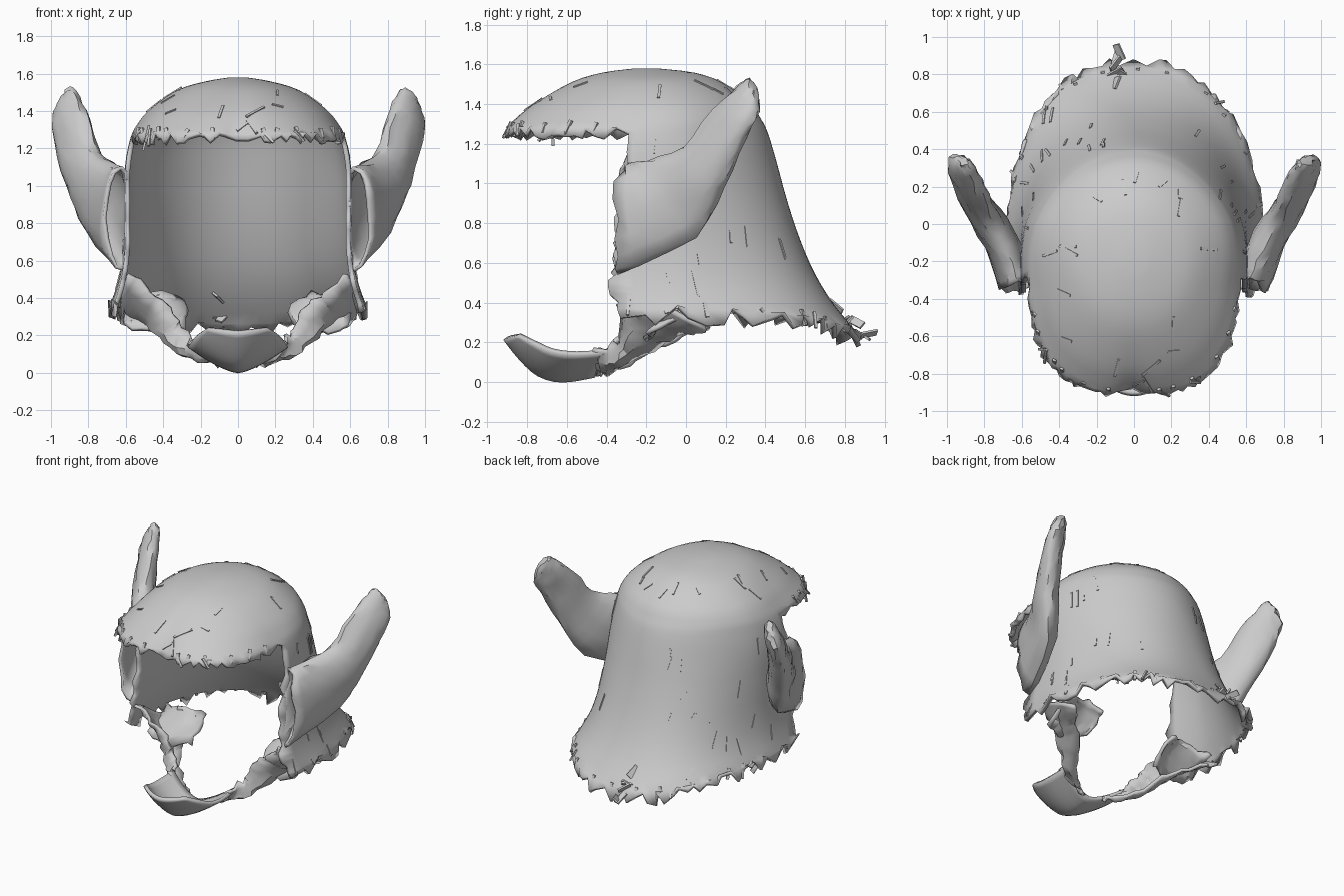
import bpy, bmesh, math, random
from mathutils import Vector, Matrix

random.seed(4)
if "Cube" in bpy.data.objects:
    bpy.data.objects.remove(bpy.data.objects["Cube"], do_unlink=True)

grey = bpy.data.materials.new("plain_grey")
grey.use_nodes = True
grey.diffuse_color = (0.6, 0.6, 0.6, 1)
grey.node_tree.nodes["Principled BSDF"].inputs["Base Color"].default_value = (0.6, 0.6, 0.6, 1)


def finish(name, bm, thick=0.0, angle=40):
    bmesh.ops.remove_doubles(bm, verts=bm.verts, dist=0.0005)
    bmesh.ops.recalc_face_normals(bm, faces=bm.faces)
    mesh = bpy.data.meshes.new(name)
    bm.to_mesh(mesh)
    bm.free()
    mesh.materials.append(grey)
    ob = bpy.data.objects.new(name, mesh)
    bpy.context.collection.objects.link(ob)
    if thick:
        mod = ob.modifiers.new("thickness", "SOLIDIFY")
        mod.thickness, mod.offset = thick, 0
    bpy.ops.object.select_all(action="DESELECT")
    ob.select_set(True)
    bpy.context.view_layer.objects.active = ob
    bpy.ops.object.shade_smooth_by_angle(angle=math.radians(angle))


def jitter(x, y=None, z=None):
    return Vector([random.uniform(-s, s) for s in (x, x if y is None else y, x if z is None else z)])


def sheet(bm, rows, closed=False):
    grid = [[bm.verts.new(p) for p in row] for row in rows]
    for a, b in zip(grid, grid[1:]):
        for i in range(len(a) if closed else len(a) - 1):
            j = (i + 1) % len(a)
            bm.faces.new((a[i], a[j], b[j], b[i]))
    return grid


def spline(keys, steps):
    """Smooth rows of values passing through the keys."""
    out, k = [], [Vector(v) for v in keys]
    for i in range(len(k) - 1):
        a, b, c, d = k[max(i - 1, 0)], k[i], k[i + 1], k[min(i + 2, len(k) - 1)]
        for s in range(steps):
            t = s / steps
            out.append(b + (c - a) * t / 2 + (a * 2 - b * 5 + c * 4 - d) * t * t / 2
                       + (b * 3 - a - c * 3 + d) * t ** 3 / 2)
    return out + [k[-1]]


def bend(value, power):
    return math.copysign(abs(value) ** (2 / power), value)


def ring_point(key, phi):
    """Point on a horizontal ring; phi runs from the front round to the back."""
    z, width, front, mid, back = key
    if math.cos(phi) > 0:
        power, reach = 2.6 - 2 * min(max(z - 1.25, 0), 0.25), mid - front
    else:
        power, reach = 1.95 + 0.5 * min(max((1.1 - z) / 0.7, 0), 1), back - mid
    y = mid - reach * bend(math.cos(phi), power)
    narrow = 1 - 0.05 * min(max(-y / 0.35, 0), 1)
    return Vector((width * narrow * bend(math.sin(phi), power), y, z))


# Shell: a dome with a brim, then a flaring skirt open at the front
profile = spline([(1.565, 0.06, -0.27, -0.2, -0.13), (1.545, 0.18, -0.42, -0.2, 0.04),
                  (1.5, 0.33, -0.57, -0.2, 0.17), (1.4, 0.475, -0.75, -0.2, 0.31),
                  (1.32, 0.545, -0.85, -0.23, 0.365), (1.25, 0.585, -0.91, -0.29, 0.4),
                  (1.1, 0.615, -0.96, -0.3, 0.445), (0.9, 0.62, -0.96, -0.33, 0.5),
                  (0.7, 0.62, -0.96, -0.34, 0.57), (0.55, 0.635, -0.96, -0.36, 0.645),
                  (0.44, 0.66, -0.96, -0.36, 0.735), (0.34, 0.695, -0.96, -0.34, 0.86)], 3)
dome, skirt = profile[:16], profile[15:]
N = 104
bm = bmesh.new()
rows = []
for r, key in enumerate(dome):
    row = []
    for c in range(N):
        phi = 2 * math.pi * c / N
        p = ring_point(key, phi)
        if math.cos(phi) > 0:
            p.y += 0.05 * math.exp(-(p.x / 0.07) ** 2) * (r / 15) ** 3
            if r == len(dome) - 1 and math.cos(phi) > 0.02:
                p += jitter(0.015, 0.015, 0.03)
        row.append(p)
    rows.append(row)
grid = sheet(bm, rows, True)
bm.faces.new(grid[0])
rows = []
for r, key in enumerate(skirt):
    row = []
    for c in range(N // 4, 3 * N // 4 + 1):
        phi = 2 * math.pi * c / N
        p = ring_point(key, phi)
        p.z -= 0.12 * max(-math.cos(phi), 0) ** 3 * (r / 18) ** 4
        if r == len(skirt) - 1:
            p += jitter(0.01, 0.03, 0.055)
        elif r and c in (N // 4, 3 * N // 4):
            p.y += random.uniform(-0.03, 0.025)
        row.append(p)
    rows.append(row)
sheet(bm, rows)
bm.normal_update()
spots = [(f.calc_center_median(), f.normal.copy()) for f in bm.faces if f.calc_area() > 0.0012]
finish("helmet_shell", bm, 0.026)

# Horn-like ears: each ring spans from an upper to a lower edge point
ear_keys = [((0.62, -0.31, 1.09), (0.62, -0.35, 0.55), 0.095),
            ((0.66, -0.2, 1.11), (0.78, 0.04, 0.74), 0.08),
            ((0.76, 0.0, 1.18), (0.89, 0.17, 0.98), 0.07),
            ((0.81, 0.15, 1.36), (0.965, 0.29, 1.23), 0.055),
            ((0.86, 0.27, 1.48), (0.975, 0.35, 1.37), 0.04),
            ((0.89, 0.32, 1.52), (0.94, 0.35, 1.45), 0.015)]
tops = spline([k[0] for k in ear_keys], 3)
lows = spline([k[1] for k in ear_keys], 3)
fats = spline([(k[2], 0) for k in ear_keys], 3)
for name, side in (("left_ear", 1), ("right_ear", -1)):
    bm = bmesh.new()
    rows = []
    for i, (top, low, fat) in enumerate(zip(tops, lows, fats)):
        nxt, prev = min(i + 1, len(tops) - 1), max(i - 1, 0)
        along = tops[nxt] + lows[nxt] - tops[prev] - lows[prev]
        normal = along.cross(top - low).normalized()
        row = []
        for c in range(16):
            a = 2 * math.pi * c / 16
            p = (top + low) / 2 + (top - low) / 2 * math.cos(a) + normal * fat[0] * math.sin(a)
            p += jitter(0.008, 0.03 if i == 0 else 0.008)
            row.append((max(p.x, 0.6) * side, p.y, p.z))
        rows.append(row)
    grid = sheet(bm, rows, True)
    bm.faces.new(grid[-1])
    finish(name, bm, 0.02)

# Chin cup: a shallow bowl, its rear edge swept back into the cheek straps
bm = bmesh.new()
rows = []
for y, half, low, rim in spline([(-0.91, 0.16, 0.22, 0.24), (-0.83, 0.22, 0.12, 0.2),
                                 (-0.74, 0.25, 0.04, 0.16), (-0.62, 0.26, 0.01, 0.145),
                                 (-0.46, 0.25, 0.035, 0.155)], 3):
    row = []
    for i in range(17):
        u = i / 8 - 1
        row.append((half * u, y + 0.07 * u * u, low + (rim - low) * abs(u) ** 1.4))
    rows.append(row)
sheet(bm, rows)
finish("chin_cup", bm, 0.025)

# Cheek straps join the chin cup to the skirt; crumpled flaps curl inside them
upper = spline([(0.25, -0.45, 0.15), (0.28, -0.33, 0.22), (0.4, -0.32, 0.38), (0.59, -0.34, 0.52)], 6)
lower = spline([(0.07, -0.45, 0.045), (0.22, -0.33, 0.08), (0.42, -0.07, 0.22), (0.62, 0.1, 0.28)], 6)
flap_front = spline([(0.6, -0.18, 0.26), (0.45, -0.2, 0.22), (0.3, -0.14, 0.25)], 4)
flap_back = spline([(0.62, 0.06, 0.36), (0.45, 0.0, 0.43), (0.3, 0.04, 0.38)], 4)
for label, front, back, bulge in (("cheek_strap", upper, lower, 0.8), ("cheek_flap", flap_front, flap_back, -0.6)):
    for name, side in (("left_" + label, 1), ("right_" + label, -1)):
        bm = bmesh.new()
        rows = []
        for i, (a, b) in enumerate(zip(front, back)):
            swell = bulge * math.sin(math.pi * i / len(front))
            row = []
            for j in range(6):
                t = j / 5
                p = a.lerp(b, t) + jitter(0.02 if j in (0, 5) else 0.01)
                p += Vector((0.09, -0.03, -0.05)) * swell * math.sin(math.pi * t)
                row.append((p.x * side, p.y, p.z))
            rows.append(row)
        sheet(bm, rows)
        finish(name, bm, 0.022, 30)


def sliver(bm, spot, along, normal, length, width):
    along = (along - normal * along.dot(normal)).normalized()
    across = normal.cross(along)
    turn = Matrix((along, across, normal)).transposed().to_4x4()
    size = Matrix.Diagonal((length, width, 0.012, 1))
    bmesh.ops.create_cube(bm, size=1, matrix=Matrix.Translation(spot) @ turn @ size)


# Loose splinters over the shell, mostly pointing down the surface
bm = bmesh.new()
for spot, normal in random.sample(spots, 55):
    outward = normal if normal.dot(spot - Vector((0, -0.1, 0.7))) > 0 else -normal
    slope = Vector((0, 0.2, -1)) + jitter(0.6, 0.4, 0)
    sliver(bm, spot + outward * 0.012, slope, outward, random.uniform(0.05, 0.14), 0.014)
finish("shell_splinters", bm)

# Ragged flakes along the skirt hem and the brim edge
bm = bmesh.new()
for ring, above, first, last, drop in ((skirt[-2], skirt[-4], 26, 78, 0.1), (dome[-2], dome[-4], -24, 24, 0)):
    for c in range(first, last, 4):
        phi = 2 * math.pi * (c + 3 * random.random()) / N
        p, q = ring_point(ring, phi), ring_point(above, phi)
        p.z -= drop * max(-math.cos(phi), 0) ** 3
        out = Vector((p.x, p.y + 0.1, 0.3)).normalized()
        sliver(bm, p + out * 0.008, p - q + jitter(0.04), out, random.uniform(0.05, 0.09), 0.02)
finish("edge_flakes", bm)

# Crumpled scrap hanging from the back hem
bm = bmesh.new()
for i in range(7):
    p = Vector((-0.1, 0.72 + 0.03 * i, 0.38 - 0.025 * i)) + jitter(0.03)
    sliver(bm, p, Vector((0.2, 0.7, -0.5)), jitter(1).normalized(), 0.09, 0.04)
finish("hem_scrap", bm)
